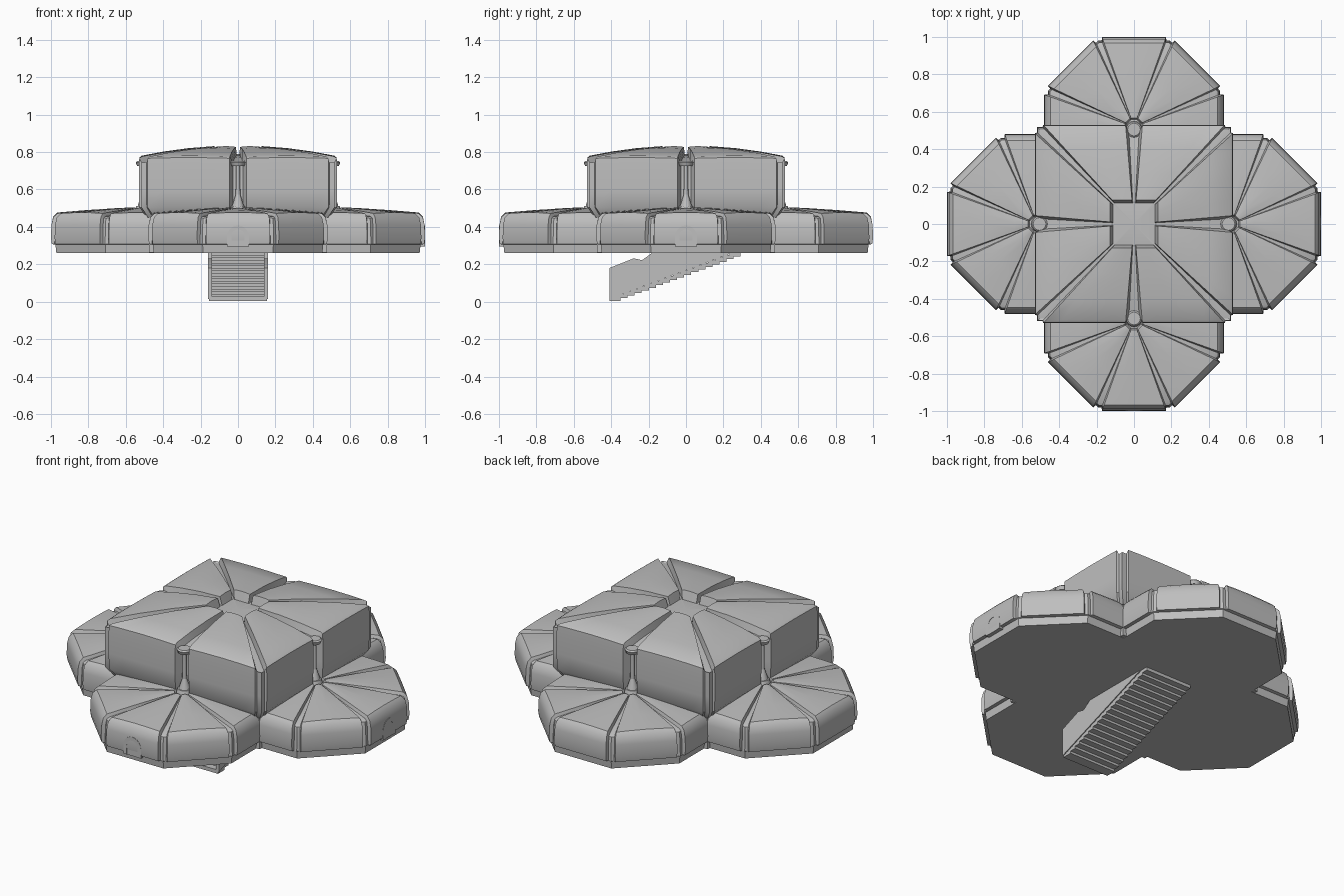
import bpy, bmesh, math
from mathutils import Vector, Matrix

cube = bpy.data.objects.get("Cube")
if cube:
    bpy.data.objects.remove(cube)

grey = bpy.data.materials.new("plain grey")
grey.use_nodes = True
COLOUR = (0.52, 0.52, 0.52, 1)
grey.diffuse_color = COLOUR
grey.node_tree.nodes["Principled BSDF"].inputs["Base Color"].default_value = COLOUR


def finish(name, bm, angle=35):
    """Turn a bmesh into a shaded object."""
    bmesh.ops.recalc_face_normals(bm, faces=bm.faces[:])
    mesh = bpy.data.meshes.new(name)
    bm.to_mesh(mesh)
    bm.free()
    mesh.materials.append(grey)
    ob = bpy.data.objects.new(name, mesh)
    bpy.context.collection.objects.link(ob)
    bpy.ops.object.select_all(action='DESELECT')
    ob.select_set(True)
    bpy.context.view_layer.objects.active = ob
    bpy.ops.object.shade_smooth_by_angle(angle=math.radians(angle))
    return ob


def petal_dome(name, centre, outline, weights, profile, gap):
    """Stack rings of the outline; sink a groove at each outline point.
    Profile rows: scale, height, groove inset, groove depth."""
    bm = bmesh.new()
    samples = (0, gap * .65, gap, .25, .5, .75, 1 - gap, 1 - gap * .65)
    n = len(outline)
    rings = []
    for scale, z, inset, depth in profile:
        ring = []
        for i in range(n):
            a, b = Vector(outline[i]), Vector(outline[(i + 1) % n])
            for t in samples:
                w = weights[i] if t < .5 else weights[(i + 1) % n]
                sunk = 1 if min(t, 1 - t) < gap * .9 else 0
                p = a.lerp(b, t) * scale * (1 - inset * w * sunk)
                puff = .006 * math.sin(math.pi * t) if depth else 0
                ring.append(bm.verts.new((p.x + centre[0], p.y + centre[1],
                                          z - depth * sunk + puff)))
        rings.append(ring)
    count = len(rings[0])
    for low, high in zip(rings, rings[1:]):
        for j in range(count):
            k = (j + 1) % count
            bm.faces.new((low[j], low[k], high[k], high[j]))
    bm.faces.new(rings[0][::-1])
    top = bm.verts.new((centre[0], centre[1], profile[-1][1] + .01))
    for j in range(count):
        bm.faces.new((rings[-1][j], rings[-1][(j + 1) % count], top))
    return finish(name, bm)


def box(bm, lo, hi):
    size = Vector(hi) - Vector(lo)
    mid = (Vector(hi) + Vector(lo)) / 2
    bmesh.ops.create_cube(bm, size=1, matrix=Matrix.Translation(mid) @ Matrix.Diagonal((*size, 1)))


def extrude(bm, points, move):
    """Extrude a closed polygon of 3D points."""
    face = bm.faces.new([bm.verts.new(p) for p in points])
    out = bmesh.ops.extrude_face_region(bm, geom=[face], use_keep_orig=True)
    bmesh.ops.translate(bm, verts=[v for v in out["geom"] if isinstance(v, bmesh.types.BMVert)],
                        vec=move)


def cone(bm, x, y, low, high, r1, r2):
    bmesh.ops.create_cone(bm, cap_ends=True, segments=16, radius1=r1, radius2=r2, depth=high - low,
                          matrix=Matrix.Translation((x, y, (low + high) / 2)))


SIDES = {"front": (0, -1), "right_side": (1, 0), "back": (0, 1), "left_side": (-1, 0)}

# Four lower octagonal pavilions
reach = .48 / math.cos(math.pi / 8)
octagon = [(reach * math.cos(math.pi * (i + .5) / 4), reach * math.sin(math.pi * (i + .5) / 4))
           for i in range(8)]
lobe_profile = [(.94, .26, 0, 0), (.95, .305, 0, 0), (.99, .308, .03, 0), (1, .34, .045, 0),
                (.995, .41, .045, 0), (.975, .45, .04, .004), (.93, .471, .03, .016),
                (.6, .484, 0, .018), (.25, .495, 0, .015), (.1, .498, 0, .01), (.08, .48, 0, 0)]
for side, (dx, dy) in SIDES.items():
    petal_dome(side + "_pavilion", (dx * .52, dy * .52), octagon, [1] * 8, lobe_profile, .07)

# Core joining the pavilions
bm = bmesh.new()
box(bm, (-.475, -.475, .262), (.475, .475, .485))
finish("core", bm)

# Square upper hall with a grooved roof around a sunken hub
square = [(.53, 0), (.53, .53), (0, .53), (-.53, .53),
          (-.53, 0), (-.53, -.53), (0, -.53), (.53, -.53)]
hall_profile = [(.92, .45, .04, 0), (.995, .505, .07, 0), (1, .6, .08, 0), (1, .72, .08, 0),
                (.995, .765, .07, .02), (.97, .775, .05, .035), (.75, .797, 0, .04),
                (.5, .815, 0, .043), (.24, .826, 0, .045), (.21, .78, 0, 0)]
petal_dome("upper_hall", (0, 0), square, [1, .3] * 4, hall_profile, .085)

# Collars and posts in the hall valleys, caps on the pavilions
for side, (dx, dy) in SIDES.items():
    bm = bmesh.new()
    x, y = dx * .505, dy * .505
    cone(bm, x, y, .48, .73, .014, .01)
    cone(bm, x, y, .5, .58, .035, .01)
    cone(bm, x, y, .725, .745, .034, .042)
    cone(bm, x, y, .745, .752, .042, .034)
    cone(bm, x, y, .49, .512, .045, .038)
    finish(side + "_post", bm)


# Arched doorways
def arch(half, rise):
    pts = [(half * math.cos(math.pi * i / 10), rise + half * math.sin(math.pi * i / 10))
           for i in range(11)]
    return [(half, .295)] + pts + [(-half, .295)]


for side, turn in (("front", 0), ("right_side", math.pi / 2)):
    bm = bmesh.new()
    outer, inner = arch(.058, .35), arch(.036, .35)
    for i in range(len(outer) - 1):
        quad = (outer[i], outer[i + 1], inner[i + 1], inner[i])
        extrude(bm, [(x, -1, z) for x, z in quad], (0, .06, 0))
    bmesh.ops.remove_doubles(bm, verts=bm.verts[:], dist=.0005)
    ob = finish(side + "_door_frame", bm)
    ob.rotation_euler.z = turn
    bm = bmesh.new()
    extrude(bm, [(x, -.998, z) for x, z in inner], (0, .03, 0))
    ob = finish(side + "_door", bm)
    ob.rotation_euler.z = turn

# Stairway rising under the floor
bm = bmesh.new()
STEPS = 18
for i in range(STEPS):
    y = -.41 + .68 * i / STEPS
    z = .005 + .25 * i / STEPS
    box(bm, (-.155, y, z), (.155, y + .06, z + .022))
finish("stair_steps", bm)
wall = [(-.41, .015), (.25, .262), (-.18, .262), (-.235, .222), (-.28, .232), (-.41, .18)]
for side, x in (("left", .14), ("right", -.16)):
    bm = bmesh.new()
    extrude(bm, [(x, y, z) for y, z in wall], (.02, 0, 0))
    finish(side + "_stair_wall", bm)
